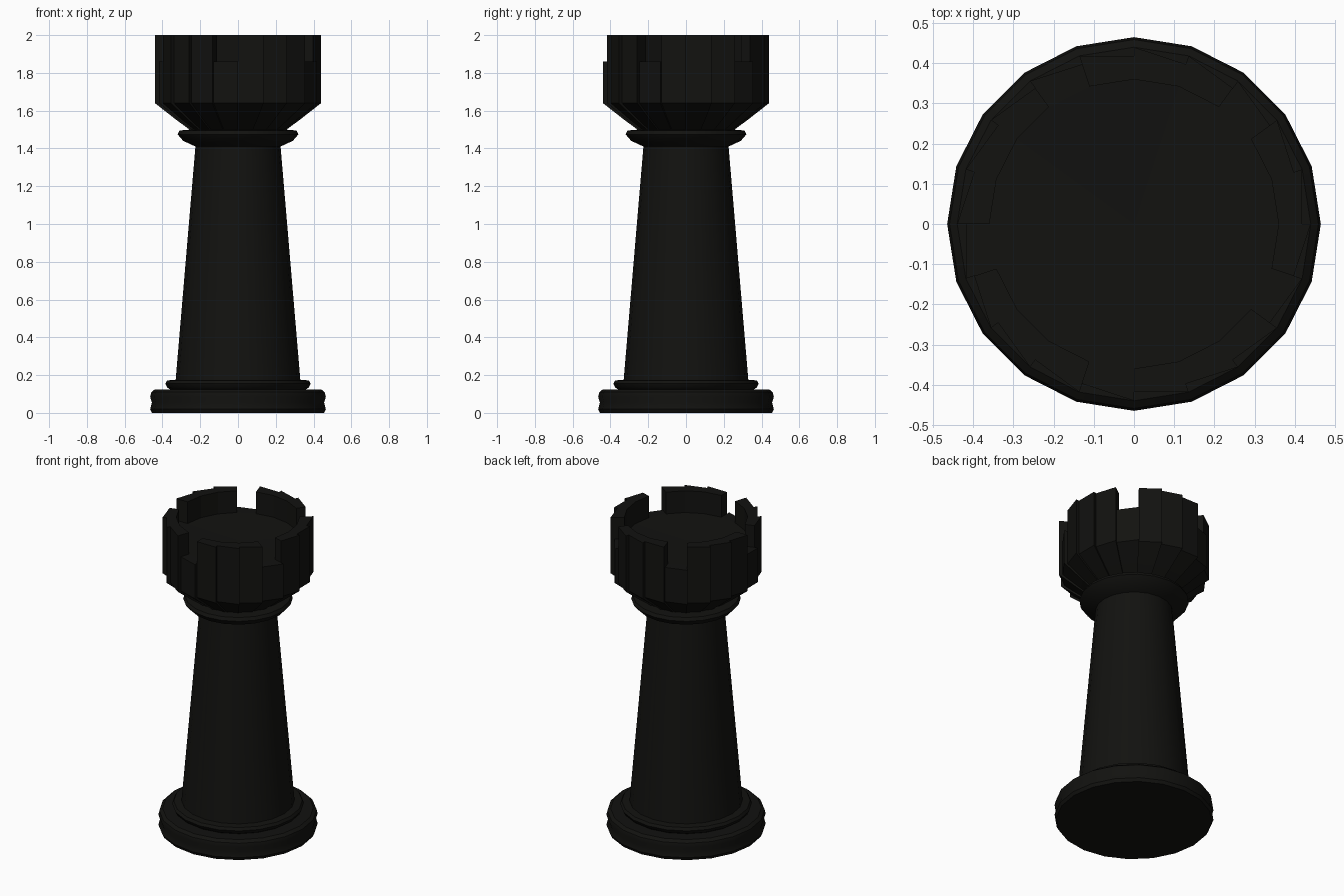
import bpy, bmesh
from math import cos, sin, pi

if "Cube" in bpy.data.objects:
    bpy.data.objects.remove(bpy.data.objects["Cube"])

N = 20
black = bpy.data.materials.new("black")
black.diffuse_color = (0.006, 0.006, 0.005, 1)
black.use_nodes = True
black.node_tree.nodes["Principled BSDF"].inputs["Base Color"].default_value = black.diffuse_color


def pt(r, z, a):
    return (r * cos(a), r * sin(a), z)


def finish(name, bm, smooth):
    bmesh.ops.remove_doubles(bm, verts=bm.verts, dist=0.0005)
    bmesh.ops.recalc_face_normals(bm, faces=bm.faces)
    me = bpy.data.meshes.new(name)
    bm.to_mesh(me)
    bm.free()
    ob = bpy.data.objects.new(name, me)
    bpy.context.collection.objects.link(ob)
    me.materials.append(black)
    if smooth:
        bpy.ops.object.select_all(action='DESELECT')
        ob.select_set(True)
        bpy.context.view_layer.objects.active = ob
        bpy.ops.object.shade_smooth_by_angle(angle=0.55)
    return ob


def lathe(name, profile, cap_bottom=False):
    bm = bmesh.new()
    rings = [[bm.verts.new(pt(r, z, 2 * pi * i / N)) for i in range(N)] for r, z in profile]
    for lo, hi in zip(rings, rings[1:]):
        for i in range(N):
            j = (i + 1) % N
            bm.faces.new((lo[i], lo[j], hi[j], hi[i]))
    if cap_bottom:
        bm.faces.new(rings[0][::-1])
    return finish(name, bm, True)


# Stepped foot, small ring, tapered shaft and collar
lathe("base", [(.455, 0), (.465, .02), (.456, .055), (.465, .085), (.459, .11),
               (.44, .125), (.36, .125)], True)
lathe("base_ring", [(.36, .125), (.375, .135), (.385, .155), (.375, .172), (.325, .175)])
lathe("shaft", [(.33, .175), (.225, 1.415)])
lathe("collar", [(.225, 1.41), (.29, 1.44), (.32, 1.475), (.31, 1.495), (.25, 1.5)])

# Flared head: each panel is slightly skewed, with five one-panel notches in the parapet
FLOOR, TOP, R, INNER = 1.86, 2.0, .44, .36
NOTCHES = {2, 6, 10, 14, 18}


def outer(a, k, top):
    return [pt(r * k, z, a) for r, z in ((.25, 1.495), (.325, 1.55), (R, 1.64), (R, top))]


bm = bmesh.new()


def face(*co):
    bm.faces.new([bm.verts.new(c) for c in co])


for i in range(N):
    a, b = 2 * pi * i / N, 2 * pi * (i + 1) / N
    top = FLOOR if i in NOTCHES else TOP
    k = .95
    start, end = outer(a, k, top), outer(b, 1, top)
    nxt = outer(b, k, top)
    # outside panel, split along the diagonal
    for n in range(3):
        face(start[n], end[n], end[n + 1])
        face(start[n], end[n + 1], start[n + 1])
        face(end[n], nxt[n], nxt[n + 1], end[n + 1])
    # rim and inside wall
    face(start[3], end[3], pt(INNER, top, b), pt(INNER, top, a))
    if top == TOP:
        face(pt(INNER, top, a), pt(INNER, top, b), pt(INNER, FLOOR, b), pt(INNER, FLOOR, a))
        # end walls beside notches
        if (i - 1) % N in NOTCHES:
            face(start[3], pt(R * k, FLOOR, a), pt(INNER, FLOOR, a), pt(INNER, TOP, a))
        if (i + 1) % N in NOTCHES:
            face(end[3], pt(R, FLOOR, b), pt(INNER, FLOOR, b), pt(INNER, TOP, b))
    # floor wedge
    face((0, 0, FLOOR - .01), pt(INNER, FLOOR, a), pt(INNER, FLOOR, b))
finish("head", bm, False)
